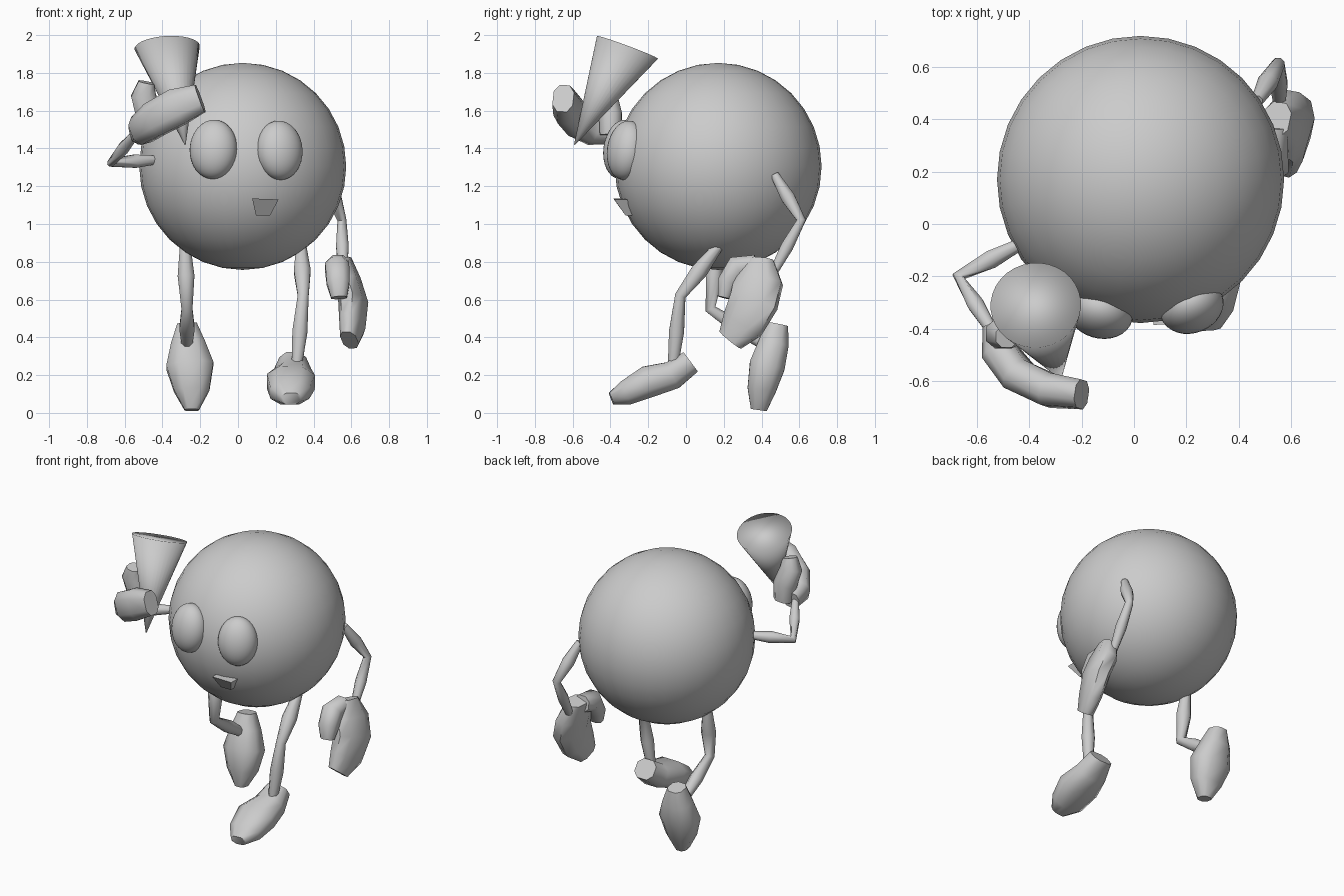
import bpy
import bmesh
from math import cos, sin, pi, radians, copysign
from mathutils import Vector

cube = bpy.data.objects.get("Cube")
if cube:
    bpy.data.objects.remove(cube, do_unlink=True)

grey = bpy.data.materials.new("plain grey")
grey.use_nodes = True
tone = (0.6, 0.6, 0.6, 1)
grey.diffuse_color = tone
grey.node_tree.nodes["Principled BSDF"].inputs["Base Color"].default_value = tone


def finish(name, bm, angle=60):
    """Turn a bmesh into a named, shaded object."""
    bmesh.ops.recalc_face_normals(bm, faces=bm.faces[:])
    mesh = bpy.data.meshes.new(name)
    bm.to_mesh(mesh)
    bm.free()
    mesh.materials.append(grey)
    obj = bpy.data.objects.new(name, mesh)
    bpy.context.collection.objects.link(obj)
    bpy.ops.object.select_all(action="DESELECT")
    obj.select_set(True)
    bpy.context.view_layer.objects.active = obj
    bpy.ops.object.shade_smooth_by_angle(angle=radians(angle))
    return obj


def loft(name, sections, side, sides=8, power=1.0, normal=None, angle=60):
    """Skin rounded sections (centre, half width, half height) along a path."""
    bm = bmesh.new()
    centres = [Vector(s[0]) for s in sections]
    last = len(centres) - 1
    rings = []
    for i, (_, a, b) in enumerate(sections):
        if normal:
            t = Vector(normal).normalized()
        else:
            before = centres[i] - centres[i - 1] if i else Vector()
            after = centres[i + 1] - centres[i] if i < last else Vector()
            t = (before.normalized() + after.normalized()).normalized()
        s = Vector(side)
        s = (s - t * s.dot(t)).normalized()
        u = t.cross(s)
        ring = []
        for k in range(sides):
            c, d = [copysign(abs(f(2 * pi * (k + 0.5) / sides)) ** power, f(2 * pi * (k + 0.5) / sides))
                    for f in (cos, sin)]
            ring.append(bm.verts.new(centres[i] + s * a * c + u * b * d))
        rings.append(ring)
    for lo, hi in zip(rings, rings[1:]):
        for k in range(sides):
            n = (k + 1) % sides
            bm.faces.new((lo[k], lo[n], hi[n], hi[k]))
    bm.faces.new(rings[0])
    bm.faces.new(rings[-1])
    return finish(name, bm, angle)


def limb(name, start, joint, end, r, side):
    """Two spindle-shaped segments that meet at a thin joint."""
    p, q, e = Vector(start), Vector(joint), Vector(end)
    path = [p, p.lerp(q, 0.5), q, q.lerp(e, 0.5), e]
    radii = [r * f for f in (0.6, 1, 0.65, 0.9, 0.6)]
    loft(name, [(c, w, w) for c, w in zip(path, radii)], side)


def ball(name, centre, scale, rotation=(0, 0, 0)):
    bm = bmesh.new()
    bmesh.ops.create_uvsphere(bm, u_segments=32, v_segments=16, radius=1)
    obj = finish(name, bm)
    obj.location, obj.scale, obj.rotation_euler = centre, scale, rotation


# Body and eyes
ball("body", (0.025, 0.17, 1.305), (0.548,) * 3)
ball("right_eye", (-0.13, -0.335, 1.395), (0.128, 0.1, 0.158), (-0.14, 0, -0.28))
ball("left_eye", (0.22, -0.315, 1.39), (0.125, 0.1, 0.158), (-0.14, 0, 0.37))

# Mouth wedge
bm = bmesh.new()
front = [(0.075, -0.385, 1.135), (0.215, -0.38, 1.13), (0.17, -0.32, 1.045), (0.095, -0.32, 1.045)]
near = [bm.verts.new(p) for p in front]
far = [bm.verts.new((x, -0.26, z)) for x, y, z in front]
bm.faces.new(near)
bm.faces.new(far)
for k in range(4):
    n = (k + 1) % 4
    bm.faces.new((near[k], near[n], far[n], far[k]))
finish("mouth", bm, 20)

# Horn held in the raised hand
loft("horn", [((-0.28, -0.59, 1.42), 0.003, 0.003), ((-0.375, -0.31, 1.935), 0.173, 0.173)],
     (1, 0, 0), sides=32, normal=(-0.05, 0.35, 0.94), angle=150)

# Arms and legs
limb("right_arm", (-0.42, -0.07, 1.34), (-0.67, -0.2, 1.325), (-0.54, -0.41, 1.48), 0.038, (0, 0, 1))
limb("left_arm", (0.47, 0.47, 1.26), (0.55, 0.61, 1.02), (0.555, 0.46, 0.74), 0.04, (1, 0, 0))
limb("right_leg", (-0.28, 0.17, 0.9), (-0.27, 0.13, 0.55), (-0.27, 0.43, 0.35), 0.048, (1, 0, 0))
limb("left_leg", (0.335, 0.17, 0.88), (0.345, -0.03, 0.62), (0.31, -0.07, 0.24), 0.048, (1, 0, 0))

# Feet, heel to toe
loft("left_foot", [
    ((0.29, 0.025, 0.27), 0.075, 0.068),
    ((0.29, -0.07, 0.2), 0.105, 0.08),
    ((0.28, -0.2, 0.165), 0.135, 0.09),
    ((0.275, -0.32, 0.105), 0.11, 0.07),
    ((0.28, -0.395, 0.075), 0.055, 0.035)], (1, 0, 0), power=0.8)
loft("right_foot", [
    ((-0.27, 0.485, 0.47), 0.055, 0.06),
    ((-0.265, 0.465, 0.37), 0.095, 0.085),
    ((-0.255, 0.43, 0.25), 0.133, 0.1),
    ((-0.245, 0.4, 0.12), 0.1, 0.08),
    ((-0.245, 0.385, 0.015), 0.04, 0.045)], (1, 0, 0), power=0.8)

# Hanging mitten hand
loft("left_hand", [
    ((0.545, 0.4, 0.81), 0.07, 0.055),
    ((0.575, 0.385, 0.7), 0.135, 0.07),
    ((0.61, 0.36, 0.59), 0.135, 0.07),
    ((0.605, 0.3, 0.47), 0.12, 0.06),
    ((0.59, 0.235, 0.385), 0.075, 0.045)], (0.3, 0.9, -0.43), power=0.8)
loft("left_thumb", [
    ((0.53, 0.37, 0.785), 0.06, 0.055),
    ((0.525, 0.27, 0.77), 0.068, 0.068),
    ((0.53, 0.22, 0.69), 0.065, 0.058),
    ((0.535, 0.2, 0.61), 0.045, 0.035)], (1, 0, 0), power=0.85)

# Raised mitten hand curled around the horn
loft("right_hand", [
    ((-0.52, -0.39, 1.48), 0.06, 0.055),
    ((-0.51, -0.49, 1.5), 0.085, 0.07),
    ((-0.44, -0.58, 1.555), 0.1, 0.07),
    ((-0.32, -0.635, 1.62), 0.105, 0.068),
    ((-0.2, -0.65, 1.665), 0.08, 0.058)], (-0.3, 0.1, 0.95), power=0.8)
loft("right_thumb", [
    ((-0.46, -0.4, 1.47), 0.065, 0.06),
    ((-0.47, -0.4, 1.58), 0.075, 0.065),
    ((-0.5, -0.42, 1.68), 0.07, 0.06),
    ((-0.485, -0.43, 1.75), 0.045, 0.045)], (1, 0, 0), power=0.85)
